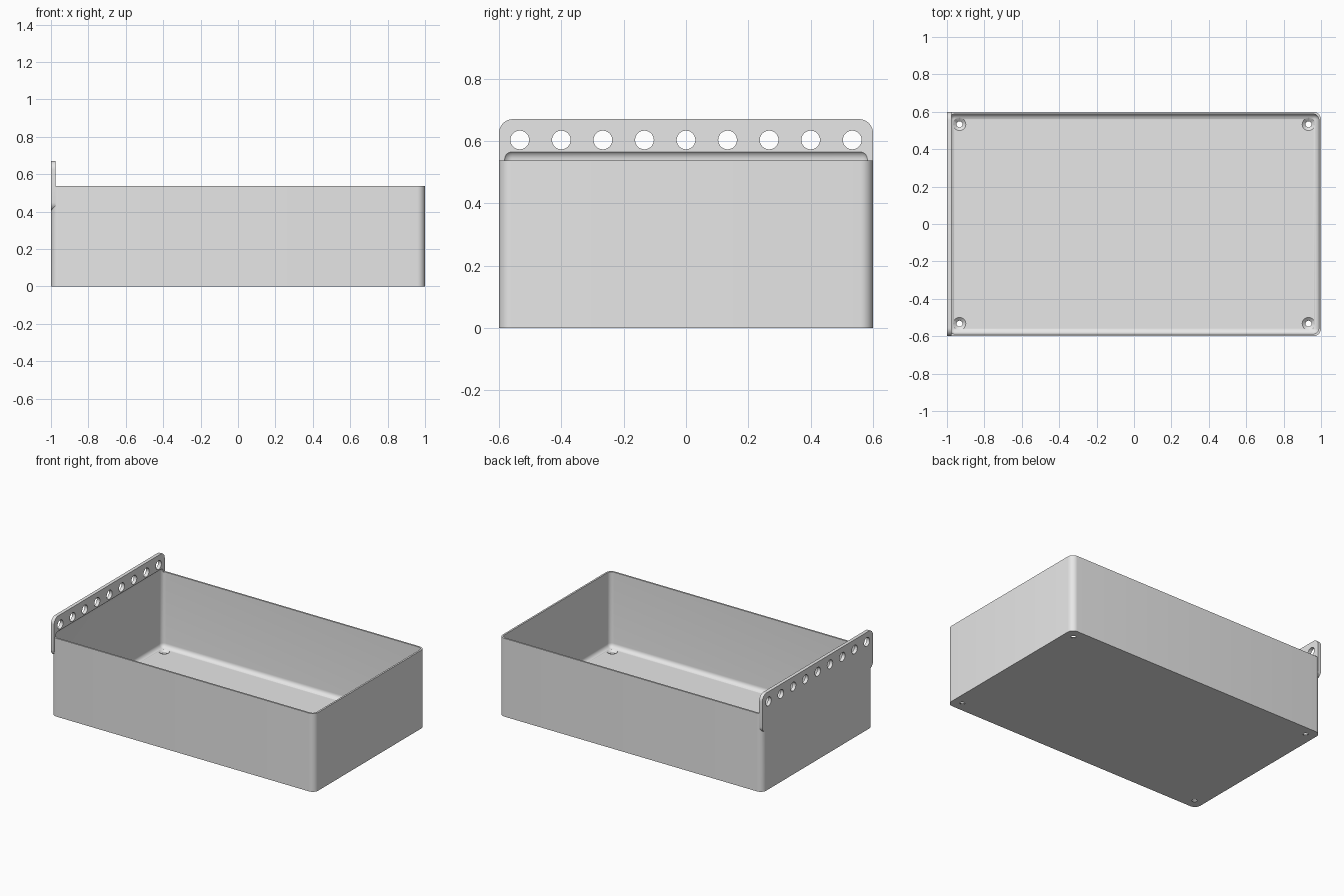
import bpy, bmesh, math
from mathutils import Matrix, Vector

if "Cube" in bpy.data.objects:
    bpy.data.objects.remove(bpy.data.objects["Cube"], do_unlink=True)

RIM = 0.537       # height of the open box
WALL = 0.012
FLOOR = 0.02
PLATE = 0.024     # thickness of the perforated strip
TOP = 0.67

grey = bpy.data.materials.new("light_grey")
grey.use_nodes = True
grey.diffuse_color = (0.8, 0.8, 0.8, 1)
grey.node_tree.nodes["Principled BSDF"].inputs["Base Color"].default_value = (0.8, 0.8, 0.8, 1)


def make_object(name, bm):
    mesh = bpy.data.meshes.new(name)
    bm.to_mesh(mesh)
    bm.free()
    mesh.materials.append(grey)
    obj = bpy.data.objects.new(name, mesh)
    bpy.context.collection.objects.link(obj)
    return obj


def rounded_box(name, low, high, radius, axis=None):
    """Box with edges rounded: only those along the axis, or all of them."""
    low, high = Vector(low), Vector(high)
    bm = bmesh.new()
    bmesh.ops.create_cube(bm, size=1)
    bmesh.ops.scale(bm, vec=high - low, verts=bm.verts)
    bmesh.ops.translate(bm, vec=(low + high) / 2, verts=bm.verts)
    edges = [e for e in bm.edges if axis is None
             or abs(e.verts[0].co[axis] - e.verts[1].co[axis]) > 1e-5]
    bmesh.ops.bevel(bm, geom=edges, offset=radius, segments=8,
                    profile=0.5, affect='EDGES')
    return make_object(name, bm)


def add_cone(bm, centre, r1, r2, depth, turn=Matrix()):
    bmesh.ops.create_cone(bm, cap_ends=True, segments=32, radius1=r1, radius2=r2,
                          depth=depth, matrix=Matrix.Translation(centre) @ turn)


def combine(target, other, operation):
    mod = target.modifiers.new(operation.lower(), 'BOOLEAN')
    mod.operation, mod.solver, mod.object = operation, 'EXACT', other
    bpy.context.view_layer.objects.active = target
    bpy.ops.object.modifier_apply(modifier=mod.name)
    bpy.data.objects.remove(other, do_unlink=True)


# Outer shell and the perforated strip on its end
tray = rounded_box("tray", (-1, -0.6, 0), (1, 0.6, RIM), 0.042, axis=2)
strip = rounded_box("strip", (-1, -0.6, 2 * RIM - TOP), (PLATE - 1, 0.6, TOP), 0.045, axis=0)
combine(tray, strip, 'UNION')

# Hollow inside with filleted edges, slightly undercutting the strip
hollow = rounded_box("hollow", (WALL - 1, WALL - 0.6, FLOOR),
                     (1 - WALL, 0.6 - WALL, 0.571), 0.03)
combine(tray, hollow, 'DIFFERENCE')

# Row of holes through the strip
bm = bmesh.new()
sideways = Matrix.Rotation(math.pi / 2, 4, 'Y')
for i in range(-4, 5):
    add_cone(bm, (-1, i * 0.1333, 0.603), 0.03, 0.03, 0.2, sideways)
combine(tray, make_object("strip_holes", bm), 'DIFFERENCE')

# Countersunk screw holes in the floor corners
for r1, r2, z, depth in ((0.016, 0.016, 0, 0.1), (0.014, 0.036, 0.0125, 0.019)):
    bm = bmesh.new()
    for x in (-0.933, 0.933):
        for y in (-0.533, 0.533):
            add_cone(bm, (x, y, z), r1, r2, depth)
    combine(tray, make_object("screw_holes", bm), 'DIFFERENCE')

bpy.ops.object.select_all(action='DESELECT')
tray.select_set(True)
bpy.context.view_layer.objects.active = tray
bpy.ops.object.shade_smooth_by_angle(angle=math.radians(30))
